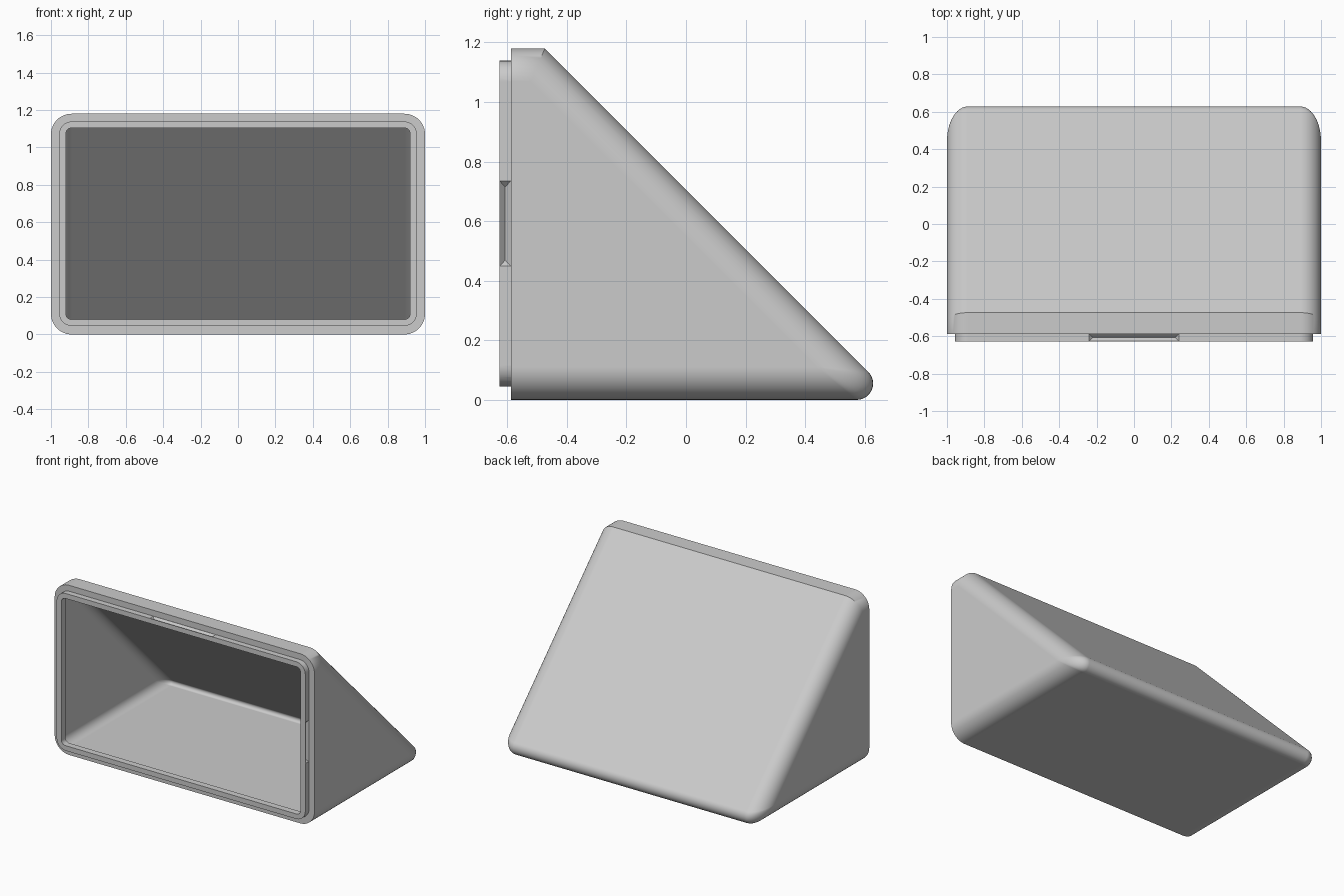
import bpy, bmesh, math
from mathutils import Vector

cube = bpy.data.objects.get("Cube")
if cube:
    bpy.data.objects.remove(cube)

TOP = 1.18        # height of the shell
SLOPE = 0.706     # y + z along the sloping back
BACK = -0.587     # front face of the shell
FRONT = -0.627    # front edge of the lip
MID = 0.592       # middle height of the opening

grey = bpy.data.materials.new("light grey plastic")
grey.use_nodes = True
grey.diffuse_color = (0.6, 0.6, 0.6, 1)
grey.node_tree.nodes["Principled BSDF"].inputs["Base Color"].default_value = grey.diffuse_color


def finish(name, bm):
    bmesh.ops.recalc_face_normals(bm, faces=bm.faces)
    mesh = bpy.data.meshes.new(name)
    bm.to_mesh(mesh)
    bm.free()
    mesh.materials.append(grey)
    obj = bpy.data.objects.new(name, mesh)
    bpy.context.collection.objects.link(obj)
    return obj


def loft(name, rings):
    """Skin closed rings of equal length and cap both ends."""
    bm = bmesh.new()
    loops = [[bm.verts.new(p) for p in ring] for ring in rings]
    n = len(loops[0])
    for a, b in zip(loops, loops[1:]):
        for i in range(n):
            j = (i + 1) % n
            bm.faces.new((a[i], a[j], b[j], b[i]))
    bm.faces.new(loops[0])
    bm.faces.new(loops[-1])
    return finish(name, bm)


def wedge_section(x, d, toe, y0):
    """Side profile moved inward by d, with a rounded toe."""
    k = d + toe
    cy, cz = SLOPE - k * (1 + math.sqrt(2)), k
    ring = [(x, y0, d)]
    for i in range(13):
        a = math.radians(-90 + 135 * i / 12)
        ring.append((x, cy + toe * math.cos(a), cz + toe * math.sin(a)))
    z = TOP - d
    return ring + [(x, SLOPE - math.sqrt(2) * d - z, z), (x, y0, z)]


def wedge(name, inset, radius, toe, y0, steps=12):
    """Wedge with rounded side edges; the toe radius tapers towards the sides."""
    half = []
    for i in range(steps + 1):
        a = math.pi / 2 * i / steps
        d = inset + radius * (1 - math.sin(a))
        x = 1 - inset - radius + radius * math.cos(a)
        half.append(wedge_section(x, d, max(toe * math.sin(a), 0.002), y0))
    mirrored = [[(-x, y, z) for x, y, z in ring] for ring in reversed(half)]
    return loft(name, half + mirrored)


def rounded_frame(name, w, h, r, y0, y1):
    ring = []
    for q, (sx, sz) in enumerate(((1, 1), (-1, 1), (-1, -1), (1, -1))):
        for i in range(9):
            a = math.pi / 2 * (q + i / 8)
            ring.append((sx * (w - r) + r * math.cos(a), MID + sz * (h - r) + r * math.sin(a)))
    return loft(name, [[(x, y, z) for x, z in ring] for y in (y0, y1)])


def groove(name, centre, along, out, half_len):
    """V-shaped catch groove with sloping ends, cut into the lip."""
    centre, along, out = Vector(centre), Vector(along), Vector(out)
    across = Vector((0, 1, 0))
    bm = bmesh.new()
    for s in (-1, 1):
        bm.verts.new(centre + along * s * (half_len - 0.02) - out * 0.02)
        for t in (-1, 1):
            for lift in (0, 0.02):
                bm.verts.new(centre + along * s * half_len + across * t * 0.019 + out * lift)
    bmesh.ops.convex_hull(bm, input=bm.verts)
    return finish(name, bm)


# Outer shell and the lip around its opening
shell = wedge("wedge_shell", 0, 0.11, 0.055, BACK)
lip = rounded_frame("lip", 0.957, 0.547, 0.07, FRONT, BACK + 0.03)

# Hollow inside, the narrower opening through the lip, and the catch grooves
cutters = [
    wedge("cavity_cutter", 0.05, 0.06, 0.02, BACK + 0.005),
    rounded_frame("opening_cutter", 0.92, 0.512, 0.03, FRONT - 0.1, BACK + 0.02),
]
y = (FRONT + BACK) / 2
for s, side in ((1, "left_top"), (-1, "right_bottom")):
    cutters.append(groove(side + "_side_groove_cutter", (s * 0.957, y, MID), (0, 0, 1), (s, 0, 0), 0.143))
    cutters.append(groove(side + "_long_groove_cutter", (0, y, MID + s * 0.547), (1, 0, 0), (0, 0, s), 0.24))

for operand in [lip] + cutters:
    mod = shell.modifiers.new(operand.name, "BOOLEAN")
    mod.operation = "UNION" if operand is lip else "DIFFERENCE"
    mod.solver = "EXACT"
    mod.object = operand

# Bake the cuts, then drop the helpers
bpy.ops.object.select_all(action="DESELECT")
shell.select_set(True)
bpy.context.view_layer.objects.active = shell
for mod in list(shell.modifiers):
    bpy.ops.object.modifier_apply(modifier=mod.name)
for helper in [lip] + cutters:
    bpy.data.objects.remove(helper)
bpy.ops.object.shade_smooth_by_angle(angle=math.radians(30))

# Keep the large faces evenly shaded
weighted = shell.modifiers.new("even_shading", "WEIGHTED_NORMAL")
weighted.keep_sharp = True
